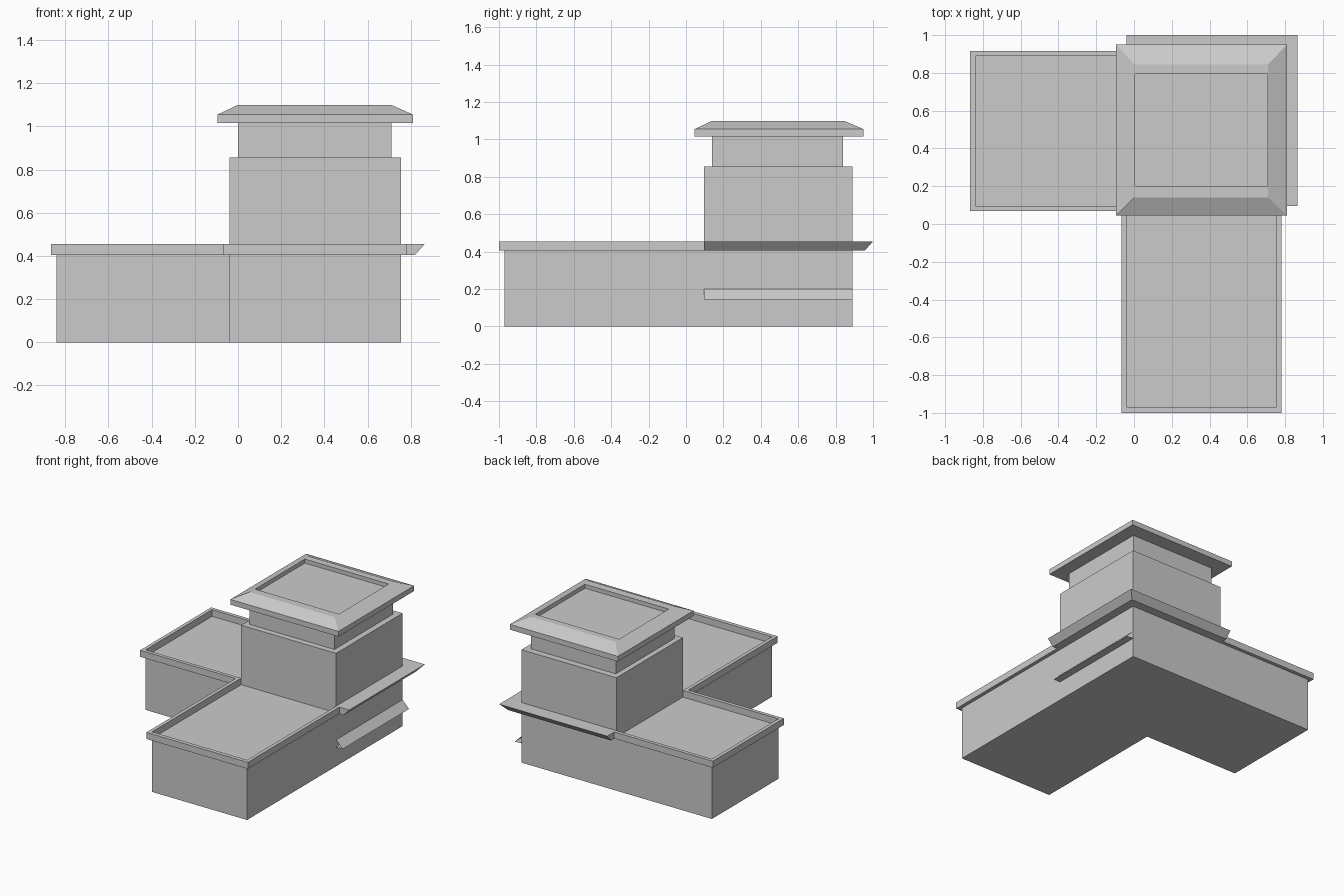
import bpy
import bmesh

cube = bpy.data.objects.get("Cube")
if cube:
    bpy.data.objects.remove(cube, do_unlink=True)

# Single plain grey
grey = bpy.data.materials.new("plain_grey")
grey.use_nodes = True
grey.diffuse_color = (0.6, 0.6, 0.6, 1)
bsdf = next(n for n in grey.node_tree.nodes if n.type == "BSDF_PRINCIPLED")
bsdf.inputs["Base Color"].default_value = (0.6, 0.6, 0.6, 1)
bsdf.inputs["Roughness"].default_value = 0.8


def loft(name, layers, closed=True):
    """Join matching outlines (list of 3D points) and cap the ends if closed."""
    bm = bmesh.new()
    rings = [[bm.verts.new(p) for p in layer] for layer in layers]
    count = len(rings[0])
    for low, high in zip(rings, rings[1:]):
        for i in range(count if closed else count - 1):
            j = (i + 1) % count
            bm.faces.new((low[i], low[j], high[j], high[i]))
    if closed:
        bm.faces.new(rings[0][::-1])
        bm.faces.new(rings[-1])
        bmesh.ops.recalc_face_normals(bm, faces=bm.faces[:])
    mesh = bpy.data.meshes.new(name)
    bm.to_mesh(mesh)
    bm.free()
    mesh.materials.append(grey)
    obj = bpy.data.objects.new(name, mesh)
    bpy.context.collection.objects.link(obj)
    return obj


def at(outline, z):
    return [(x, y, z) for x, y in outline]


def rect(x0, x1, y0, y1):
    return [(x0, y0), (x1, y0), (x1, y1), (x0, y1)]


# Main wall lines and levels
LEFT, MID, RIGHT = -0.84, -0.04, 0.755
FRONT, STEP, BACK = -0.97, 0.095, 0.89
ROOF, RIM = 0.405, 0.455
T = 0.027  # rim thickness

# Ground floor: L-shaped block
ground = [(MID, FRONT), (RIGHT, FRONT), (RIGHT, BACK),
          (LEFT, BACK), (LEFT, STEP), (MID, STEP)]
loft("ground_floor_walls", [at(ground, 0), at(ground, ROOF)])

# Raised rim around the two low flat roofs
outer = [(RIGHT + T, STEP), (RIGHT + T, -1), (MID - T, -1), (MID - T, STEP - T),
         (LEFT - T, STEP - T), (LEFT - T, BACK + T), (MID, BACK + T)]
inner = [(RIGHT, STEP), (RIGHT, FRONT), (MID, FRONT), (MID, STEP),
         (LEFT, STEP), (LEFT, BACK), (MID, BACK)]
rim = outer + inner[::-1]
loft("roof_rim", [at(rim, ROOF), at(rim, RIM)])

# Upper floor and narrower neck
upper = rect(MID, RIGHT, STEP, BACK)
loft("upper_floor_walls", [at(upper, ROOF), at(upper, 0.855)])
neck = rect(0, 0.71, 0.14, 0.84)
loft("neck_walls", [at(neck, 0.855), at(neck, 1.02)])


# Flared ledge around the outer corner of the upper floor
def ledge(x, y):
    return [(RIGHT, STEP), (x, STEP), (x, y), (MID, y), (MID, BACK), (RIGHT, BACK)]


loft("corner_ledge", [at(ledge(0.82, 0.955), ROOF), at(ledge(0.865, 1.0), RIM)])

# Hipped cap roof with a shallow recess on top
eaves = rect(-0.095, 0.81, 0.045, 0.95)
recess = rect(0.004, 0.706, 0.2, 0.795)
loft("cap_roof", [at(eaves, 1.015), at(eaves, 1.055),
                  at(rect(0, 0.71, 0.14, 0.845), 1.1),
                  at(recess, 1.1), at(recess, 1.07)])

# Small open-ended sloping canopy on the side wall
canopy = [(RIGHT, 0.2), (0.81, 0.145), (RIGHT, 0.145)]
loft("side_canopy", [[(x, y, z) for x, z in canopy] for y in (BACK, STEP)], closed=False)
